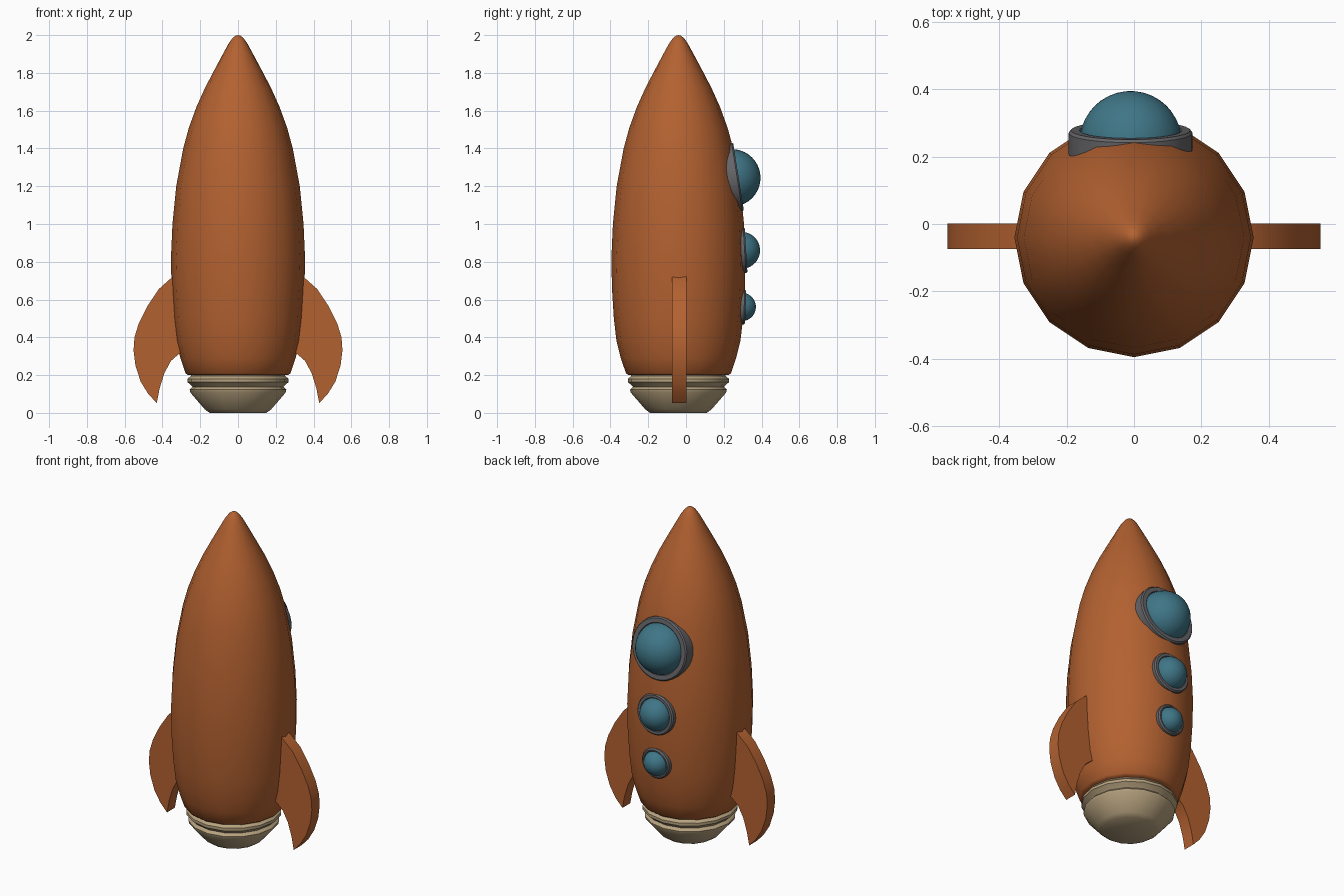
import bpy, bmesh, math
from mathutils import Matrix, Vector

if "Cube" in bpy.data.objects:
    bpy.data.objects.remove(bpy.data.objects["Cube"])

AXIS_Y = -0.04  # hull axis, behind which the windows bulge


def material(name, rgb):
    m = bpy.data.materials.new(name)
    m.diffuse_color = (*rgb, 1)
    m.use_nodes = True
    m.node_tree.nodes["Principled BSDF"].inputs["Base Color"].default_value = m.diffuse_color
    return m


ORANGE = material("orange_paint", (0.45, 0.12, 0.03))
CREAM = material("cream_metal", (0.47, 0.36, 0.21))
GREY = material("dark_metal", (0.13, 0.13, 0.14))
TEAL = material("teal_glass", (0.05, 0.18, 0.24))


def finish(name, bm, mat, matrix=Matrix(), angle=35):
    bmesh.ops.recalc_face_normals(bm, faces=bm.faces)
    me = bpy.data.meshes.new(name)
    bm.to_mesh(me)
    bm.free()
    ob = bpy.data.objects.new(name, me)
    bpy.context.collection.objects.link(ob)
    ob.matrix_world = matrix
    me.materials.append(mat)
    bpy.ops.object.select_all(action='DESELECT')
    ob.select_set(True)
    bpy.context.view_layer.objects.active = ob
    bpy.ops.object.shade_smooth_by_angle(angle=math.radians(angle))
    return ob


def lathe(name, profile, sides, mat, matrix, angle=35, closed=False):
    """Revolve (radius, height) points around z."""
    bm = bmesh.new()
    vs = [bm.verts.new((r, 0, z)) for r, z in profile]
    pairs = list(zip(vs, vs[1:])) + ([(vs[-1], vs[0])] if closed else [])
    edges = [bm.edges.new(p) for p in pairs]
    bmesh.ops.spin(bm, geom=vs + edges, cent=(0, 0, 0), axis=(0, 0, 1),
                   angle=math.tau, steps=sides, use_duplicate=False)
    bmesh.ops.remove_doubles(bm, verts=bm.verts, dist=1e-4)
    return finish(name, bm, mat, matrix, angle)


# Hull and nozzle
axis = Matrix.Translation((0, AXIS_Y, 0))
lathe("hull", [(0, 0.2), (0.265, 0.2), (0.278, 0.21), (0.305, 0.29), (0.328, 0.38),
               (0.342, 0.5), (0.352, 0.66), (0.355, 0.82), (0.347, 1.0), (0.327, 1.2),
               (0.29, 1.4), (0.26, 1.51), (0.22, 1.62), (0.175, 1.72), (0.128, 1.81),
               (0.08, 1.9), (0.05, 1.955), (0.03, 1.983), (0.013, 1.997), (0, 2.0)],
      16, ORANGE, axis, 40)
lathe("nozzle", [(0, 0.22), (0.25, 0.22), (0.25, 0.195), (0.268, 0.18), (0.268, 0.163),
                 (0.25, 0.148), (0.24, 0.138), (0.256, 0.123), (0.252, 0.107),
                 (0.175, 0.018), (0.15, 0.0), (0, 0)], 16, CREAM, axis, 40)

# Side fins: swept outline, extruded and mirrored
outline = [(0.26, 0.77), (0.345, 0.722), (0.42, 0.655), (0.48, 0.565), (0.525, 0.475),
           (0.548, 0.4), (0.553, 0.33), (0.543, 0.25), (0.515, 0.165), (0.475, 0.1),
           (0.43, 0.052), (0.415, 0.13), (0.39, 0.21), (0.355, 0.275), (0.315, 0.31),
           (0.26, 0.34)]
bm = bmesh.new()
face = bm.faces.new([bm.verts.new((x, -0.074, z)) for x, z in outline])
ext = bmesh.ops.extrude_face_region(bm, geom=[face])
bmesh.ops.translate(bm, vec=(0, 0.076, 0),
                    verts=[v for v in ext["geom"] if isinstance(v, bmesh.types.BMVert)])
fins = finish("side_fins", bm, ORANGE)
fins.modifiers.new("mirror", 'MIRROR')

# Windows: rim and glass dome, tilted to follow the hull
# name, rim centre y and z, tilt, rim radius, dome radius, dome sink, rim depth
windows = [("large", 0.278, 1.25, 9, 0.184, 0.152, 0.036, 0.08),
           ("middle", 0.318, 0.862, 3.5, 0.122, 0.098, 0.024, 0.06),
           ("small", 0.316, 0.56, -2, 0.092, 0.075, 0.021, 0.05)]
for name, y, z, tilt, rim, dome, sink, depth in windows:
    normal = Vector((0, math.cos(math.radians(tilt)), math.sin(math.radians(tilt))))
    m = Matrix.Translation((-0.01, y, z)) @ normal.to_track_quat('Z', 'Y').to_matrix().to_4x4()
    inner = dome * 0.96
    lathe(name + "_window_rim", [(inner, -depth), (rim, -depth), (rim, -0.008),
                                 (rim - 0.007, 0), (inner + 0.006, 0), (inner, -0.006)],
          32, GREY, m, 35, True)
    arc = [(dome * math.cos(a), dome * math.sin(a) - sink)
           for a in (math.pi / 2 * i / 10 for i in range(10))]
    lathe(name + "_window_glass", [(0, -sink)] + arc + [(0, dome - sink)], 32, TEAL, m, 40)
